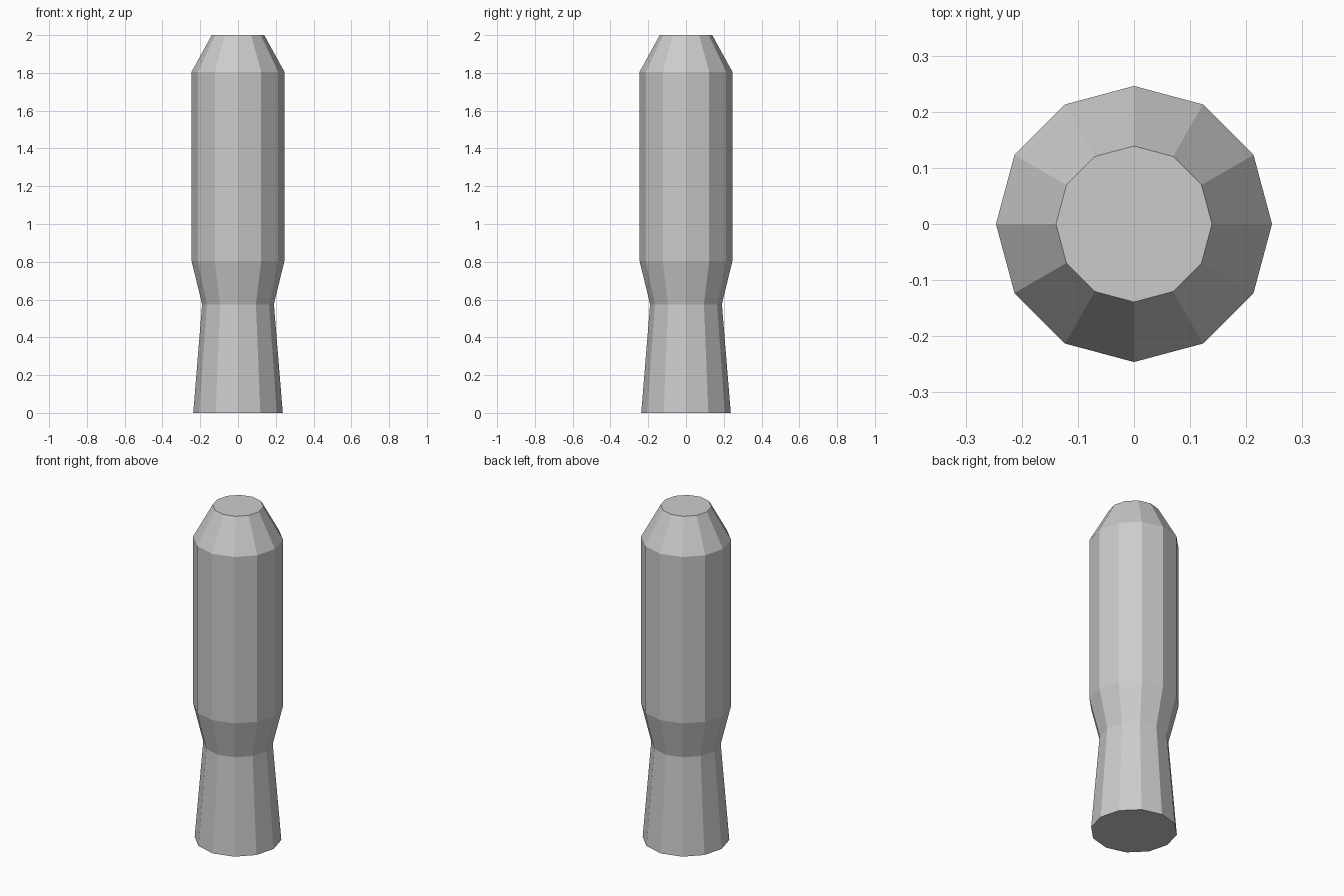
import bpy, bmesh
from math import cos, sin, tau

if "Cube" in bpy.data.objects:
    bpy.data.objects.remove(bpy.data.objects["Cube"])

SIDES = 12
# (radius, height) from the flared foot up to the flat tip
PROFILE = [(0.237, 0), (0.19, 0.575), (0.246, 0.805), (0.246, 1.805), (0.139, 2.0)]

# Faceted turned body, closed at both ends
bm = bmesh.new()
rings = [[bm.verts.new((r * cos(tau * i / SIDES), r * sin(tau * i / SIDES), z))
          for i in range(SIDES)] for r, z in PROFILE]
for low, high in zip(rings, rings[1:]):
    for i in range(SIDES):
        j = (i + 1) % SIDES
        bm.faces.new((low[i], low[j], high[j], high[i]))
bm.faces.new(rings[0][::-1])
bm.faces.new(rings[-1])

mesh = bpy.data.meshes.new("turned_body")
bm.to_mesh(mesh)
bm.free()
bpy.context.collection.objects.link(bpy.data.objects.new("turned_body", mesh))
